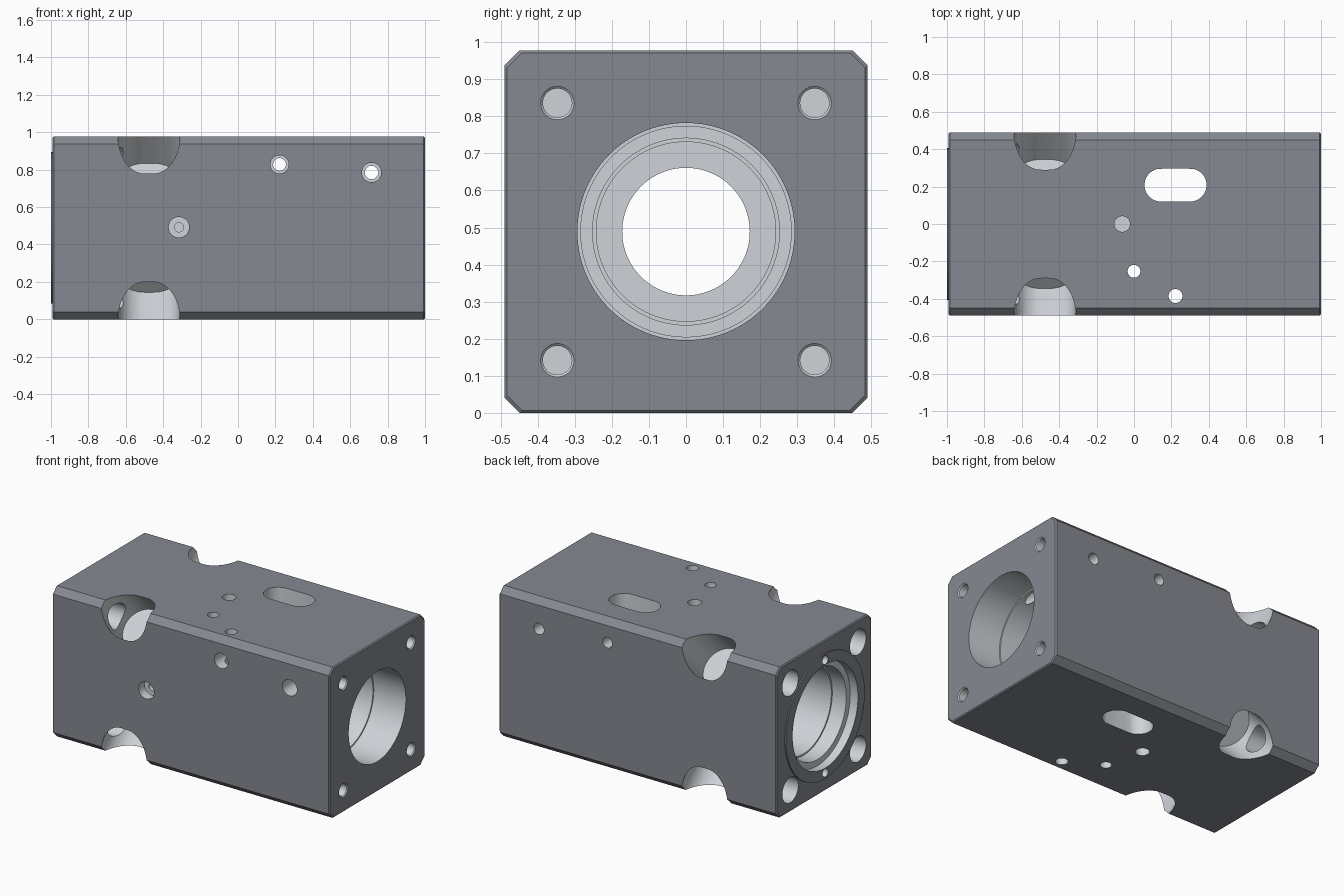
import bpy, bmesh, math
from mathutils import Vector, Matrix

if "Cube" in bpy.data.objects:
    bpy.data.objects.remove(bpy.data.objects["Cube"])

H = 0.489            # half width of the square section
X0, X1 = -0.992, 1.0  # ends of the block


def material(name, color):
    mat = bpy.data.materials.new(name)
    mat.diffuse_color = (*color, 1)
    mat.use_nodes = True
    mat.node_tree.nodes["Principled BSDF"].inputs["Base Color"].default_value = mat.diffuse_color
    return mat


DARK = material("dark_outer_surface", (0.235, 0.25, 0.285))
BRIGHT = material("machined_surface", (0.62, 0.65, 0.685))


def new_object(name, bm, mat):
    bmesh.ops.recalc_face_normals(bm, faces=bm.faces[:])
    mesh = bpy.data.meshes.new(name)
    bm.to_mesh(mesh)
    bm.free()
    mesh.materials.append(mat)
    ob = bpy.data.objects.new(name, mesh)
    bpy.context.collection.objects.link(ob)
    return ob


def turned(name, origin, direction, profile, sides=48, squash=0, mat=BRIGHT):
    """Solid of revolution: profile is (distance along direction, radius)."""
    bm = bmesh.new()
    rings = []
    for d, r in profile:
        ring = []
        for i in range(sides):
            a = 2 * math.pi * i / sides
            ring.append(bm.verts.new((r * math.cos(a), r * math.sin(a), d)))
        rings.append(ring)
    for a, b in zip(rings, rings[1:]):
        for i in range(sides):
            j = (i + 1) % sides
            bm.faces.new((a[i], a[j], b[j], b[i]))
    bm.faces.new(rings[0])
    bm.faces.new(rings[-1])
    if squash:
        # widen along local x by a straight section
        for v in bm.verts:
            v.co.x += squash if v.co.x > 1e-6 else (-squash if v.co.x < -1e-6 else 0)
    z = Vector(direction).normalized()
    x = Vector((1, 0, 0)) if abs(z.x) < 0.9 else Vector((0, 1, 0))
    y = z.cross(x)
    rot = Matrix((x, y, z)).transposed().to_4x4()
    bm.transform(Matrix.Translation(origin) @ rot)
    return new_object(name, bm, mat)


def combine(target, tool, operation='DIFFERENCE'):
    mod = target.modifiers.new("cut", 'BOOLEAN')
    mod.operation = operation
    mod.solver = 'EXACT'
    mod.material_mode = 'TRANSFER'
    mod.object = tool
    bpy.context.view_layer.objects.active = target
    bpy.ops.object.modifier_apply(modifier=mod.name)
    bpy.data.objects.remove(tool)


# Block: chamfered square section with lightly bevelled ends
bm = bmesh.new()
c = 0.04
section = [(H, H - c), (H - c, H), (c - H, H), (-H, H - c),
           (-H, c - H), (c - H, -H), (H - c, -H), (H, c - H)]
rings = []
for x, s in ((X0, 0.986), (X0 + 0.007, 1), (X1 - 0.007, 1), (X1, 0.986)):
    rings.append([bm.verts.new((x, y * s, H + z * s)) for y, z in section])
for a, b in zip(rings, rings[1:]):
    for i in range(8):
        j = (i + 1) % 8
        bm.faces.new((a[i], a[j], b[j], b[i]))
bm.faces.new(rings[0])
bm.faces.new(rings[-1])
block = new_object("bearing_block", bm, DARK)

# Raised locating ring on the left end
combine(block, turned("locating_ring", (-1, 0, H), (1, 0, 0),
                      [(0, 0.405), (0.1, 0.405)], 96, mat=DARK), 'UNION')

# Stepped main bore, turned from the left end to the right end
combine(block, turned("main_bore", (0, 0, H), (1, 0, 0), [
    (-1.1, 0.335), (-0.945, 0.335), (-0.945, 0.294), (-0.845, 0.294),
    (-0.845, 0.284), (-0.42, 0.284),
    (-0.42, 0.172), (-0.25, 0.172), (-0.25, 0.242), (-0.20, 0.242),
    (-0.20, 0.252), (-0.12, 0.252), (-0.12, 0.284), (0.77, 0.284),
    (0.77, 0.293), (1.1, 0.293)], 96))

# Corner pockets, bolt holes and end tapped holes, one set per corner
for sy in (-1, 1):
    for sz in (-1, 1):
        corner = (-0.476, sy * H, H + sz * H)
        combine(block, turned("corner_pocket", corner, (0, -sy, -sz),
                              [(-0.3, 0.141), (0.345, 0.141)], 64, 0.024))
        y, z = sy * 0.347, H + sz * 0.347
        combine(block, turned("bolt_hole", (-1.05, y, z), (1, 0, 0),
                              [(0, 0.082), (0.55, 0.082)]))
        combine(block, turned("tapped_hole", (X1, y, z), (-1, 0, 0),
                              [(-0.1, 0.045), (0, 0.045), (0.006, 0.039),
                               (0.2, 0.039)]))

# Pin holes in the locating ring
for sz in (-1, 1):
    combine(block, turned("pin_hole", (-1, 0, H + sz * 0.365), (1, 0, 0),
                          [(-0.1, 0.028), (0.12, 0.028)], 32))

# Cross holes from front to back, wider at the front
for x, z, r_out, r in ((0.222, 0.828, 0.049, 0.034), (0.714, 0.785, 0.052, 0.036)):
    combine(block, turned("cross_hole", (x, 0, z), (0, 1, 0), [
        (-0.6, r_out), (-H + 0.2, r_out), (-H + 0.2, r), (0.6, r)], 32))

# Vertical through holes
for x, y, r in ((0.0, -0.253, 0.034), (0.222, -0.385, 0.037)):
    combine(block, turned("vertical_hole", (x, y, -0.1), (0, 0, 1),
                          [(0, r), (1.2, r)], 32))

# Blind holes at the middle of top and bottom
for sz in (-1, 1):
    combine(block, turned("blind_hole", (-0.063, 0, H + sz * H), (0, 0, -sz),
                          [(-0.1, 0.042), (0.15, 0.042)], 32))

# Stepped screw hole in the front face
combine(block, turned("screw_hole", (-0.316, -H, 0.492), (0, 1, 0),
                      [(-0.1, 0.055), (0.06, 0.055), (0.06, 0.025),
                       (0.25, 0.025)], 32))

# Rounded slot running from top to bottom
combine(block, turned("slot", (0.222, 0.208, -0.1), (0, 0, 1),
                      [(0, 0.088), (1.2, 0.088)], 48, 0.078))

bpy.ops.object.select_all(action='DESELECT')
block.select_set(True)
bpy.context.view_layer.objects.active = block
bpy.ops.object.shade_smooth_by_angle(angle=math.radians(30))
